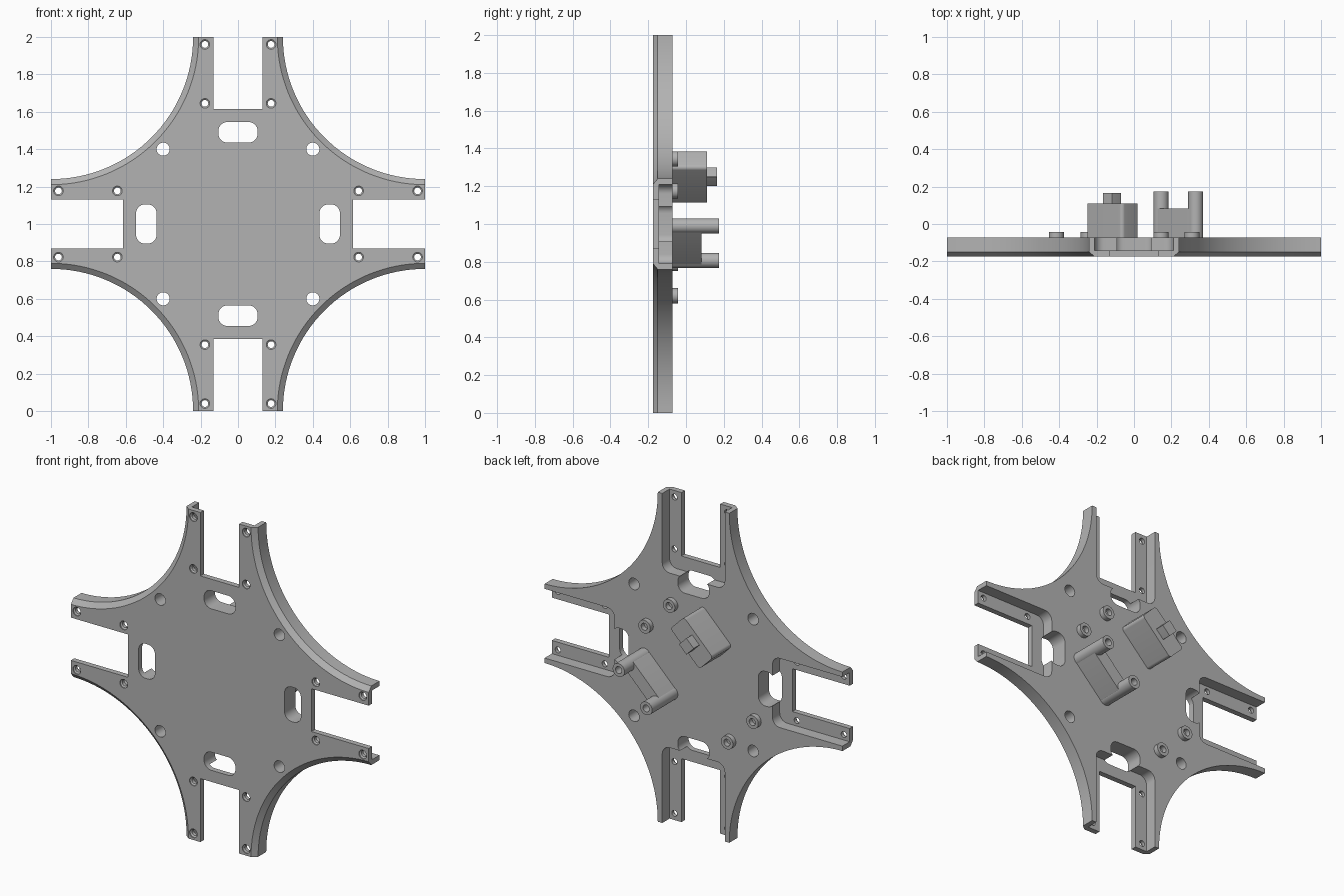
import bpy, bmesh
from math import sin, cos, pi, radians
from mathutils import Matrix, Vector

cube = bpy.data.objects.get("Cube")
if cube:
    bpy.data.objects.remove(cube, do_unlink=True)

grey = bpy.data.materials.new("plain grey")
grey.use_nodes = True
colour = (0.45, 0.45, 0.45, 1)
grey.diffuse_color = colour
grey.node_tree.nodes["Principled BSDF"].inputs["Base Color"].default_value = colour

FRONT, STEP, FLOOR, BACK = -0.175, -0.15, -0.142, -0.072   # plate levels along y
MID = 1.0                                                   # plate centre height


def turn(p, angle):
    return (p[0] * cos(angle) - p[1] * sin(angle), p[0] * sin(angle) + p[1] * cos(angle))


def rounded(cx, cz, w, h, r, angle=0, steps=8):
    """Rounded rectangle outline around (cx, cz), turned in its own plane."""
    pts = []
    for i, (sx, sz) in enumerate([(1, 1), (-1, 1), (-1, -1), (1, -1)]):
        for k in range(steps + 1):
            a = i * pi / 2 + k / steps * pi / 2
            p = turn((sx * (w / 2 - r) + r * cos(a), sz * (h / 2 - r) + r * sin(a)), angle)
            pts.append((cx + p[0], cz + p[1]))
    return pts


def disc(cx, cz, r, n=32):
    return [(cx + r * cos(2 * pi * k / n), cz + r * sin(2 * pi * k / n)) for k in range(n)]


def loft(bm, rings):
    """Join outlines placed at successive y levels into a closed solid."""
    loops = [[bm.verts.new((x, y, MID + z)) for x, z in pts] for y, pts in rings]
    n = len(loops[0])
    for a, b in zip(loops, loops[1:]):
        for i in range(n):
            j = (i + 1) % n
            bm.faces.new((a[i], a[j], b[j], b[i]))
    bm.faces.new(loops[0])
    bm.faces.new(loops[-1])


def make(name, solids):
    bm = bmesh.new()
    for rings in solids:
        loft(bm, rings)
    bmesh.ops.remove_doubles(bm, verts=bm.verts, dist=1e-5)
    bmesh.ops.recalc_face_normals(bm, faces=bm.faces)
    me = bpy.data.meshes.new(name)
    bm.to_mesh(me)
    bm.free()
    ob = bpy.data.objects.new(name, me)
    bpy.context.collection.objects.link(ob)
    me.materials.append(grey)
    return ob


def smooth(ob):
    bpy.ops.object.select_all(action='DESELECT')
    ob.select_set(True)
    bpy.context.view_layer.objects.active = ob
    bpy.ops.object.shade_smooth_by_angle(angle=radians(30))


def cut(ob, name, solids):
    cutter = make(name, solids)
    cutter.hide_render = True
    mod = ob.modifiers.new(name, 'BOOLEAN')
    mod.operation, mod.solver, mod.object = 'DIFFERENCE', 'EXACT', cutter
    bpy.context.view_layer.objects.active = ob
    bpy.ops.object.modifier_apply(modifier=name)
    bpy.data.objects.remove(cutter, do_unlink=True)


def plate_outline(radius, steps=32):
    """Quarter outline (end notch plus concave arc), repeated four times."""
    pts = []
    for q in range(4):
        quarter = [(-0.13, 1), (-0.13, 0.615), (0.13, 0.615), (0.13, 1)]
        arc = [(1 - radius * cos(k / steps * pi / 2), 1 - radius * sin(k / steps * pi / 2))
               for k in range(steps + 1)]
        pts += [turn(p, -q * pi / 2) for p in quarter + arc]
    return pts


# Frame plate with bevelled front edge along the arcs
plate = make("frame_plate", [[(FRONT, plate_outline(0.79)), (STEP, plate_outline(0.76)),
                              (BACK, plate_outline(0.76))]])

# Openings, one set per side
recesses, slots, holes = [], [], []
for q in range(4):
    a = q * pi / 2
    spin = lambda pts: [turn(p, a) for p in pts]
    pocket = spin(rounded(0, 0.83, 0.42, 0.6, 0.05))
    recesses.append([(FLOOR, pocket), (0.0, pocket)])
    slot = spin(rounded(0, 0.49, 0.21, 0.11, 0.048))
    slots.append([(-0.3, slot), (0.0, slot)])
    for x in (-0.177, 0.177):
        for z in (0.645, 0.96):
            wide, narrow = spin(disc(x, z, 0.026)), spin(disc(x, z, 0.018))
            holes.append([(-0.2, wide), (FRONT + 0.006, wide),
                          (FRONT + 0.012, narrow), (0.0, narrow)])
    big = spin(disc(0.4, 0.4, 0.035))
    holes.append([(-0.3, big), (0.0, big)])
cut(plate, "recess_cutter", recesses)
cut(plate, "slot_cutter", slots)
cut(plate, "hole_cutter", holes)
smooth(plate)


# Hollow round supports on the back
def tube(name, x, z, top, depth):
    outer, inner = disc(x, z, 0.04), disc(x, z, 0.021)
    smooth(make(name, [[(BACK - 0.01, outer), (top, outer), (top, inner), (top - depth, inner)]]))


for i, (x, z) in enumerate([(0.145, 0.345), (0.31, 0.175), (-0.415, -0.21), (-0.245, -0.38)]):
    tube(f"short_boss_{i + 1}", x, z, -0.043, 0.03)
for i, (x, z) in enumerate([(0.33, -0.01), (0.145, -0.193)]):
    tube(f"tall_post_{i + 1}", x, z, 0.175, 0.1)


# Diagonal blocks on the back
def block(name, x, z, w, h, r, base, top):
    pts = rounded(x, z, w, h, r, pi / 4)
    smooth(make(name, [[(base, pts), (top, pts)]]))


block("bridge_block", 0.2375, -0.1015, 0.25, 0.078, 0.005, BACK - 0.01, 0.083)
block("large_block", -0.115, 0.248, 0.275, 0.13, 0.02, BACK - 0.01, 0.11)
block("block_peg", -0.118, 0.25, 0.07, 0.07, 0.002, 0.1, 0.165)
